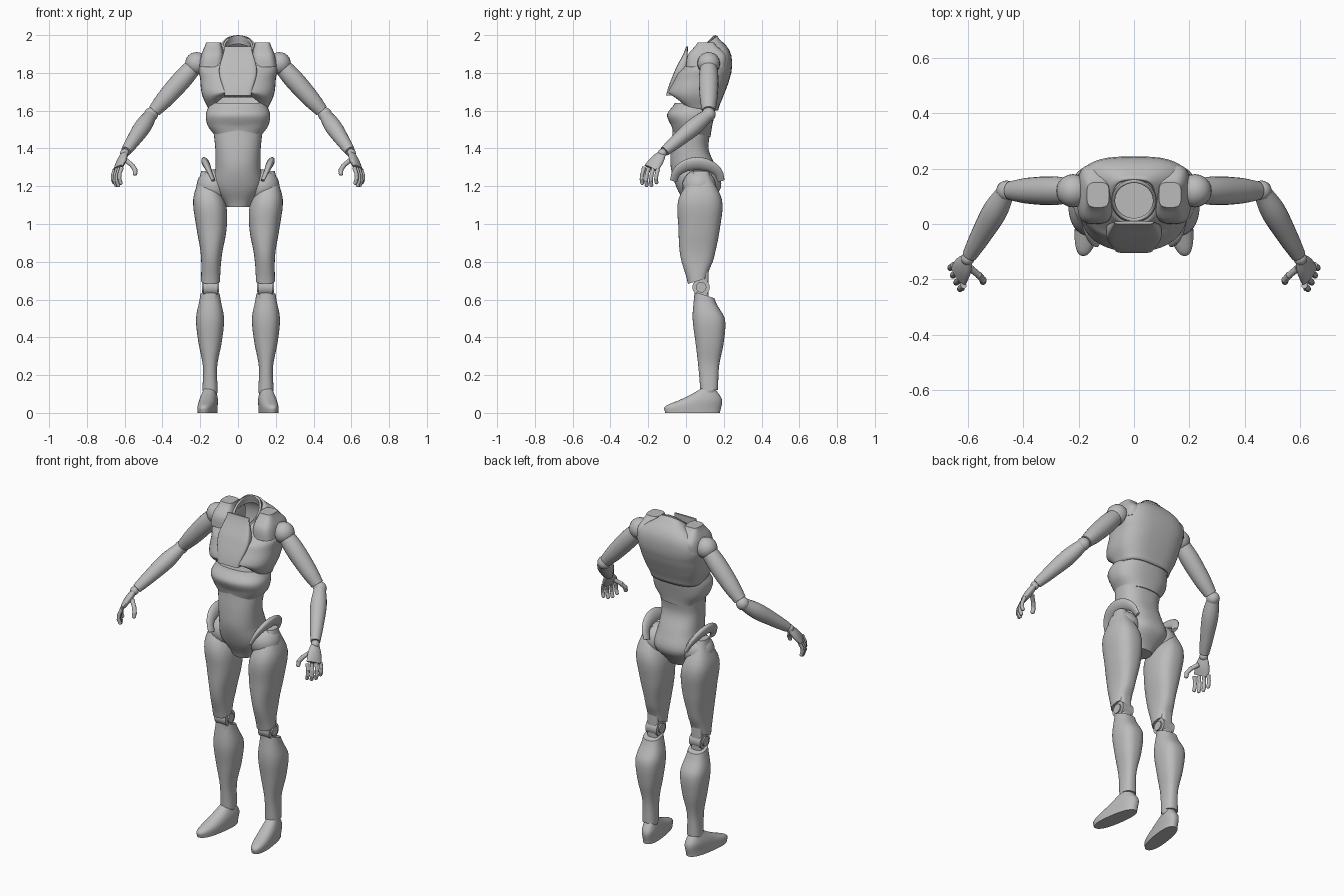
import bpy, bmesh, math
from mathutils import Vector

cube = bpy.data.objects.get("Cube")
if cube:
    bpy.data.objects.remove(cube)

grey = bpy.data.materials.new("body_grey")
grey.use_nodes = True
grey.diffuse_color = (.5, .5, .5, 1)
grey.node_tree.nodes["Principled BSDF"].inputs["Base Color"].default_value = grey.diffuse_color


def finish(name, bm, mirror=False, shell=0):
    """Turn a bmesh into a named, smooth object."""
    bmesh.ops.recalc_face_normals(bm, faces=bm.faces)
    mesh = bpy.data.meshes.new(name)
    bm.to_mesh(mesh)
    bm.free()
    mesh.materials.append(grey)
    obj = bpy.data.objects.new(name, mesh)
    bpy.context.collection.objects.link(obj)
    bpy.ops.object.select_all(action="DESELECT")
    obj.select_set(True)
    bpy.context.view_layer.objects.active = obj
    bpy.ops.object.shade_smooth_by_angle(angle=math.radians(40))
    if shell:
        obj.modifiers.new("thickness", "SOLIDIFY").thickness = shell
    if mirror:
        obj.modifiers.new("mirror", "MIRROR").use_mirror_merge = False


def sample(values, t):
    """Smooth value at t along evenly spaced controls, or a constant."""
    if isinstance(values, (int, float)):
        return values
    last = len(values) - 1
    i = min(int(t * last), last - 1)
    f = t * last - i
    a, b, c, d = (values[max(0, min(j, last))] for j in range(i - 1, i + 3))
    ease = f * f * (3 - 2 * f)
    return b + (c - b) * ease + f * (1 - f) * ((1 - f) * (c - a) - f * (d - b)) / 2


def skin(rings, caps=True):
    """Join rings of points into one surface."""
    bm = bmesh.new()
    loops = [[bm.verts.new(p) for p in ring] for ring in rings]
    for low, high in zip(loops, loops[1:]):
        for i in range(len(low)):
            bm.faces.new((low[i - 1], low[i], high[i], high[i - 1]))
    if caps:
        bm.faces.new(loops[0])
        bm.faces.new(loops[-1])
    return bm


def circle(count):
    return [math.tau * k / count for k in range(count)]


def rounded(value, boxiness):
    return math.copysign(abs(value) ** (2 / boxiness), value)


def loft(name, bottom, top, half_width, front, back, x=0, front_box=2.3, back_box=2.5,
         warp=None, caps=True, levels=20, **options):
    """Stack rounded cross-sections from bottom to top."""
    rings = []
    for level in range(levels + 1):
        t = level / levels
        near, far = sample(front, t), sample(back, t)
        ring = []
        for a in circle(40):
            box = front_box if math.sin(a) < 0 else back_box
            point = Vector((sample(x, t) + sample(half_width, t) * rounded(math.cos(a), box),
                            (near + far) / 2 + (far - near) / 2 * rounded(math.sin(a), box),
                            bottom + (top - bottom) * t))
            if warp:
                warp(point)
            ring.append(point)
        rings.append(ring)
    finish(name, skin(rings, caps), **options)


def tube(name, path, thickness, width=None, wide=(0, 1, 0), steps=16):
    """Sweep an oval along a path, on both sides of the body."""
    rings = []
    for step in range(steps + 1):
        t = step / steps
        ahead, behind = sample(path, min(t + .01, 1)), sample(path, max(t - .01, 0))
        thin = (ahead - behind).cross(Vector(wide)).normalized()
        broad = thin.cross(ahead - behind).normalized()
        high, across = sample(thickness, t), sample(width or thickness, t)
        rings.append([sample(path, t) + thin * high * math.cos(a) + broad * across * math.sin(a)
                      for a in circle(20)])
    finish(name, skin(rings), mirror=True)


def ball(name, centre, radius):
    bm = bmesh.new()
    bmesh.ops.create_uvsphere(bm, u_segments=20, v_segments=12, radius=radius)
    bmesh.ops.translate(bm, vec=centre, verts=bm.verts)
    finish(name, bm, mirror=True)


# Torso: the chest top tilts forward and its lower front edge is arched
def chest_warp(v):
    if v.z > 1.8:
        v.z += (v.z - 1.8) * 6 * (v.y - .08)
    elif v.y < .06 and v.z < 1.7:
        v.z += (1.7 - v.z) * .7 * max(0, min(1, 2 - abs(v.x) / .08))


def rib_warp(v):
    if v.z < 1.53 and v.y < .05:
        v.z += (1.53 - v.z) * .5 * max(0, 1 - abs(v.x) / .1)


loft("chest_shell", bottom=1.6, top=1.93, half_width=(.155, .19, .2, .2, .08),
     front=(-.05, -.1, -.07, -.03, 0), back=(.17, .2, .23, .24, .165),
     back_box=3, warp=chest_warp, caps=False, shell=.01)
loft("chest_plate", bottom=1.68, top=1.94, half_width=(.07, .1, .07),
     front=(-.105, -.06, 0), back=(-.05, 0, .01), front_box=5, back_box=5)
loft("neck_ring", bottom=1.9, top=1.935, half_width=(.09, .08), front=(0, .01), back=(.17, .16),
     front_box=2, back_box=2, warp=chest_warp, caps=False, shell=.012)
loft("shoulder_pad", bottom=1.83, top=1.96, half_width=(.065, .06, .04), x=(.14, .13),
     front=(0, .01, .06), back=(.21, .21, .15), front_box=3.5, back_box=3.5, mirror=True)
loft("rib_section", bottom=1.46, top=1.64, half_width=(.12, .16, .17, .15),
     front=(-.07, -.08, -.1, -.06), back=(.13, .16), warp=rib_warp)
loft("abdomen_and_pelvis", bottom=1.09, top=1.5, half_width=(.06, .13, .12, .12, .13),
     front=(0, -.05, -.08, -.08, -.07), back=(.11, .185, .16, .12, .13))

# Hips: a flat band arches over each ball joint
band = []
for k in range(7):
    a = math.pi * k / 6
    band.append(Vector((.13 + .04 * math.sin(a), .06 - .125 * math.cos(a), 1.23 + .09 * math.sin(a))))
tube("hip_guard", band, thickness=(.01, .02, .01), width=(.02, .037, .02), wide=(.5, 0, 1))
ball("hip_joint", (.13, .07, 1.2), .09)


# Legs
def thigh_warp(v):
    if v.z < .8:
        v.z += (.8 - v.z) * 2.5 * max(0, v.y)
    elif v.z > 1.05:
        v.z -= (v.z - 1.05) * 2.5 * max(0, .13 - v.x)


def shin_warp(v):
    if v.z > .5:
        v.z -= (v.z - .5) * 2.5 * (v.y - .08)


def toe_out(v):
    v.x += (.12 - v.y) * .14


loft("thigh", bottom=.68, top=1.28, half_width=(.05, .055, .08, .085, .03), x=(.145, .14, .165),
     front=(.01, -.03, -.04, -.04, .04), back=(.11, .15, .18, .19, .12),
     warp=thigh_warp, mirror=True)
knee = Vector((.145, .08, .665))
for name, reach, radius in (("knee_barrel", .037, .046), ("knee_pin", .045, .028)):
    axle = Vector((reach, 0, 0))
    tube(name, [knee - axle, knee + axle], radius, steps=1)
loft("knee_link", bottom=.6, top=.75, half_width=.035, front=.045, back=.12, x=knee.x,
     front_box=4, back_box=4, mirror=True)
loft("shin", bottom=.12, top=.63, half_width=(.04, .038, .062, .074, .052), x=.148,
     front=(.075, .065, .05, .035, .045), back=(.17, .175, .2, .205, .15),
     warp=shin_warp, mirror=True)
ball("ankle", (.147, .12, .12), .04)
loft("foot", bottom=0, top=.14, half_width=(.046, .045, .028), x=.15,
     front=(-.11, -.11, -.03, .04, .09), back=(.18, .19, .15), warp=toe_out, mirror=True)

# Arms
shoulder, elbow, wrist = Vector((.22, .12, 1.85)), Vector((.46, .12, 1.58)), Vector((.6, -.125, 1.375))
ball("shoulder_joint", shoulder, .06)
tube("upper_arm", [shoulder.lerp(elbow, .06), shoulder.lerp(elbow, .93)], (.045, .052, .047, .035))
ball("elbow_joint", elbow, .037)
tube("forearm", [elbow.lerp(wrist, .04), elbow.lerp(wrist, .95)], (.034, .045, .037, .027),
     wide=(0, 0, 1))
ball("wrist_joint", wrist, .024)

# Hands: the knuckles lie on a line from the index to the little finger
index_root, little_root = Vector((.615, -.222, 1.3)), Vector((.652, -.148, 1.29))
knuckles = little_root - index_root
tube("palm", [wrist, index_root.lerp(little_root, .5)], thickness=(.016, .02, .014),
     width=(.022, .04, .045), wide=knuckles)


def finger(name, root, first_step, last_step, radius):
    """Three bones whose direction curls from the first step to the last."""
    for bone in range(3):
        tip = root + first_step.lerp(last_step, bone / 2)
        tube(f"{name}_bone_{bone}", [root, tip], (radius, radius * .85), steps=1)
        ball(f"{name}_joint_{bone}", tip, radius * .92)
        root = tip


for i, (label, reach) in enumerate({"index": .95, "middle": 1.05, "ring": 1, "little": .8}.items()):
    finger(label + "_finger", index_root.lerp(little_root, i / 3),
           Vector((.012, -.01, -.035)) * reach, Vector((-.008, .003, -.023)) * reach, radius=.011)
finger("thumb", Vector((.59, -.16, 1.335)), Vector((-.03, -.025, -.025)),
       Vector((0, -.007, -.02)), radius=.013)
